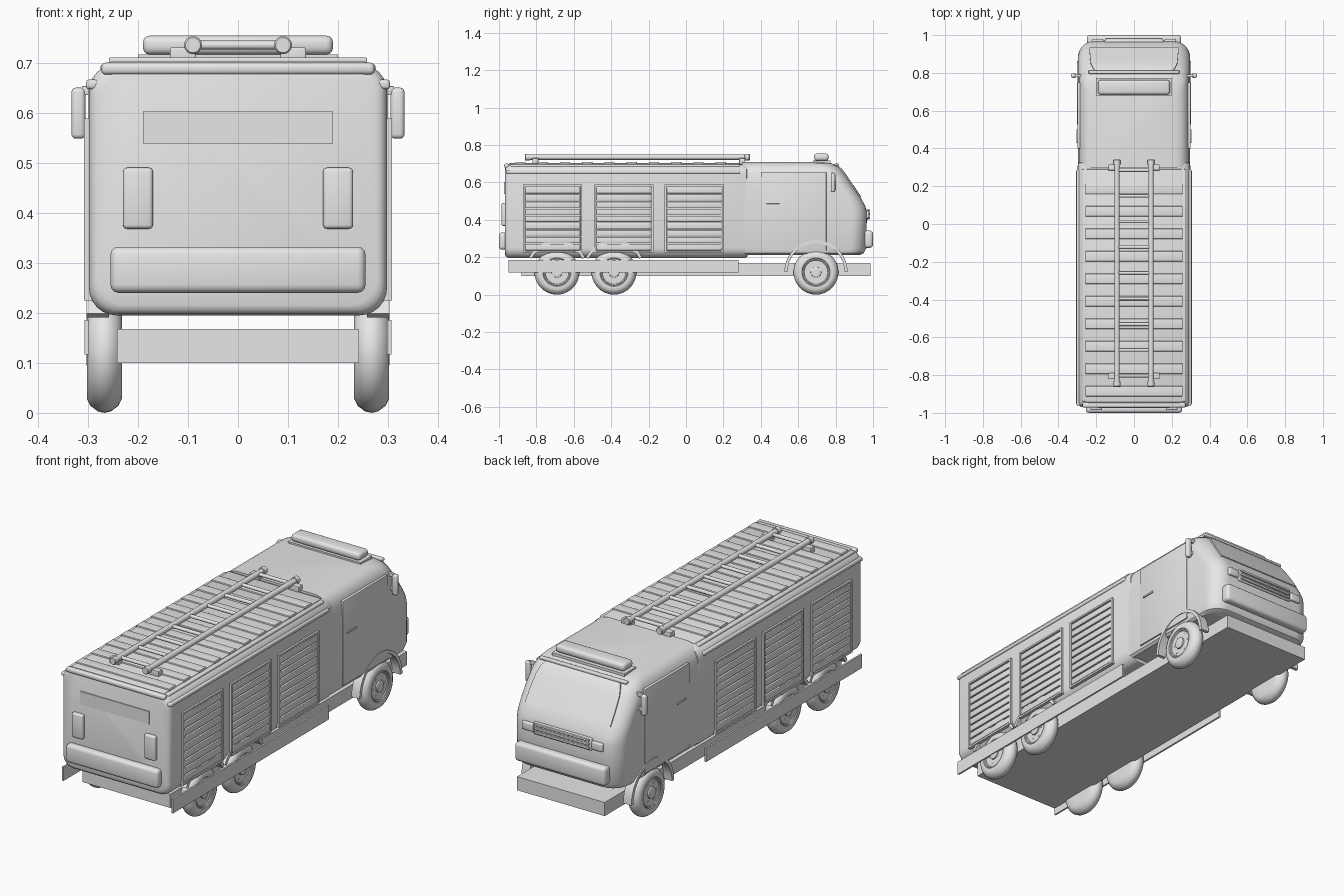
import bpy, bmesh
from math import sin, cos, pi

if "Cube" in bpy.data.objects:
    bpy.data.objects.remove(bpy.data.objects["Cube"])

GREY = bpy.data.materials.new("plain_grey")
GREY.use_nodes = True
GREY.diffuse_color = (0.8, 0.8, 0.8, 1)
GREY.node_tree.nodes["Principled BSDF"].inputs["Base Color"].default_value = (0.8, 0.8, 0.8, 1)
parts = []


def finish(name, bm):
    bmesh.ops.recalc_face_normals(bm, faces=bm.faces)
    mesh = bpy.data.meshes.new(name)
    bm.to_mesh(mesh)
    bm.free()
    mesh.materials.append(GREY)
    ob = bpy.data.objects.new(name, mesh)
    bpy.context.collection.objects.link(ob)
    parts.append(ob)
    return ob


def box(name, x, y, z, bevel=0.0, segments=3):
    """Box from (min, max) ranges, optionally with rounded edges."""
    bm = bmesh.new()
    bmesh.ops.create_cube(bm, size=1)
    for v in bm.verts:
        for i, (lo, hi) in enumerate((x, y, z)):
            v.co[i] = (lo + hi) / 2 + v.co[i] * (hi - lo)
    if bevel:
        bmesh.ops.bevel(bm, geom=bm.edges[:], offset=bevel, segments=segments,
                        profile=0.5, affect='EDGES')
    return finish(name, bm)


def side_box(name, s, x, y, z, bevel=0.0):
    """Box on the left (s=1) or right (s=-1)."""
    return box(name, sorted((s * x[0], s * x[1])), y, z, bevel)


def loft(name, rings):
    """Skin closed rings of equal length and cap both ends."""
    bm = bmesh.new()
    rows = [[bm.verts.new(p) for p in ring] for ring in rings]
    n = len(rows[0])
    for a, b in zip(rows, rows[1:]):
        for i in range(n):
            j = (i + 1) % n
            bm.faces.new((a[i], a[j], b[j], b[i]))
    bm.faces.new(rows[0])
    bm.faces.new(rows[-1])
    return finish(name, bm)


def lathe(name, x, y, z, profile, s=1, segs=40):
    """Turn (offset, radius) stations around an axis along x."""
    return loft(name, [[(x + s * d, y + r * cos(2 * pi * i / segs), z + r * sin(2 * pi * i / segs))
                        for i in range(segs)] for d, r in profile])


def rod_y(name, x, z, stations, segs=16):
    """Round rod along y from (y, radius) stations."""
    return loft(name, [[(x + r * cos(2 * pi * i / segs), y, z + r * sin(2 * pi * i / segs))
                        for i in range(segs)] for y, r in stations])


# Rear body: rounded section running along y
def body_ring(y, inset, r=0.055, steps=6):
    hw, lo, hi = 0.298 - inset, 0.195 + inset, 0.697 - inset
    corners = [(hw - r, hi - r, 0), (r - hw, hi - r, 1), (r - hw, lo + r, 2), (hw - r, lo + r, 3)]
    return [(cx + r * cos((q + k / steps) * pi / 2), y, cz + r * sin((q + k / steps) * pi / 2))
            for cx, cz, q in corners for k in range(steps + 1)]


loft("rear_body", [body_ring(y, i) for y, i in
     ((-0.968, 0.02), (-0.964, 0.01), (-0.955, 0.003), (-0.94, 0), (0.31, 0), (0.324, 0.004), (0.33, 0.014))])

# Cab: plan outlines stacked in height (z, half width, front y)
CAB = [(0.212, 0.278, 0.93), (0.222, 0.29, 0.95), (0.25, 0.297, 0.965), (0.44, 0.297, 0.967),
       (0.475, 0.297, 0.958), (0.52, 0.297, 0.933), (0.58, 0.296, 0.893), (0.64, 0.291, 0.852),
       (0.672, 0.28, 0.828), (0.692, 0.263, 0.805), (0.703, 0.242, 0.775), (0.708, 0.215, 0.74)]


def cab_ring(z, w, f, r=0.085, steps=8):
    arc = [(w - r + r * cos(k * pi / 2 / steps), f - r + r * sin(k * pi / 2 / steps), z)
           for k in range(steps + 1)]
    half = [(w, 0.3, z)] + arc
    return half + [(-x, y, h) for x, y, h in reversed(half)]


loft("cab", [cab_ring(*row) for row in CAB])

# Windscreen: thin plate following the cab slope
rings = []
for z, w, f in CAB[5:10]:
    w -= 0.062
    rings.append([(-w, f - 0.006, z), (w, f - 0.006, z), (w, f + 0.002, z + 0.002),
                  (0.19, f + 0.004, z + 0.002), (-0.19, f + 0.004, z + 0.002), (-w, f + 0.002, z + 0.002)])
loft("windscreen", rings)
box("windscreen_top_trim", (-0.24, 0.24), (0.795, 0.815), (0.688, 0.702), 0.004)

# Chassis, bumpers and front grille
box("chassis", (-0.242, 0.242), (-0.88, 0.987), (0.1, 0.168))
box("front_bumper", (-0.25, 0.25), (0.945, 1.0), (0.25, 0.342), 0.016)
box("rear_bumper", (-0.255, 0.255), (-1.0, -0.955), (0.24, 0.332), 0.016)
box("grille_panel", (-0.16, 0.16), (0.955, 0.975), (0.398, 0.458), 0.004)
for k in range(3):
    z = 0.405 + k * 0.02
    box("grille_bar", (-0.15, 0.15), (0.96, 0.984), (z, z + 0.011), 0.003)

# Rear panel and cross bar
box("rear_window", (-0.19, 0.19), (-0.973, -0.96), (0.538, 0.602))
box("rear_roof_bar", (-0.273, 0.273), (-0.972, -0.945), (0.676, 0.7), 0.009)

# Roof deck with ribs and light bar
box("roof_deck", (-0.255, 0.255), (-0.945, 0.29), (0.685, 0.703), 0.004)
for k in range(10):
    y = 0.186 - k * 0.119
    box("roof_rib", (-0.258, 0.258), (y - 0.027, y + 0.027), (0.696, 0.71), 0.003)
box("light_bar_base", (-0.2, 0.2), (0.68, 0.772), (0.7, 0.716))
box("light_bar", (-0.19, 0.19), (0.685, 0.762), (0.716, 0.754), 0.014)

# Ladder
for s in (-1, 1):
    rod_y("ladder_rail", s * 0.09, 0.735, [(-0.862, 0.015), (-0.858, 0.018), (-0.835, 0.018), (-0.834, 0.014),
                                           (0.314, 0.014), (0.315, 0.018), (0.338, 0.018), (0.342, 0.015)])
    for y in (-0.805, 0.3):
        side_box("ladder_bracket", s, (0.085, 0.136), (y - 0.016, y + 0.016), (0.7, 0.73), 0.003)
for k in range(9):
    lathe("ladder_rung", 0, 0.285 - k * 0.136, 0.735, [(-0.09, 0.009), (0.09, 0.009)], segs=12)


def fender(s, y, a0, a1, steps=18):
    rings = []
    for k in range(steps + 1):
        a = a0 + (a1 - a0) * k / steps
        rings.append([(s * x, y + r * cos(a), 0.122 + r * sin(a))
                      for x, r in ((0.258, 0.152), (0.303, 0.152), (0.303, 0.169), (0.258, 0.169))])
    loft("wheel_arch", rings)


TYRE = [(-0.035, 0.06), (-0.035, 0.092), (-0.028, 0.106), (-0.013, 0.117), (0, 0.12),
        (0.013, 0.117), (0.028, 0.106), (0.035, 0.092), (0.034, 0.076), (0.027, 0.072)]
RIM = [(0, 0.073), (0.031, 0.073), (0.033, 0.07), (0.031, 0.065), (0.021, 0.06), (0.023, 0.035)]
HUB = [(0.015, 0.03), (0.034, 0.028), (0.036, 0.024), (0.036, 0.012)]

for s in (-1, 1):
    # Wheels and arches
    for y in (-0.69, -0.385, 0.695):
        lathe("tyre", s * 0.267, y, 0.12, TYRE, s)
        lathe("wheel_rim", s * 0.267, y, 0.12, RIM, s, 32)
        lathe("wheel_hub", s * 0.267, y, 0.12, HUB, s, 20)
        for k in range(6):
            a = k * pi / 3
            lathe("wheel_bolt", s * 0.267, y + 0.046 * cos(a), 0.12 + 0.046 * sin(a),
                  [(0.015, 0.008), (0.028, 0.008)], s, 8)
        if y > 0:
            fender(s, y, 0, pi)
        else:
            fender(s, y, 0.15 * pi, 0.85 * pi)

    # Side skirts and roof gutters
    side_box("side_skirt", s, (0.298, 0.307), (-0.95, 0.28), (0.117, 0.186))
    side_box("roof_gutter", s, (0.27, 0.304), (-0.962, 0.29), (0.647, 0.666), 0.006)
    side_box("roof_edge_rail", s, (0.245, 0.275), (-0.94, 0.29), (0.676, 0.697), 0.006)

    # Roller shutters with frame and slats
    for y0 in (-0.872, -0.492, -0.115):
        y1 = y0 + 0.317
        for a, b in ((y0, y0 + 0.01), (y1 - 0.01, y1)):
            side_box("shutter_frame_post", s, (0.29, 0.308), (a, b), (0.225, 0.588))
        for a, b in ((0.225, 0.234), (0.579, 0.588)):
            side_box("shutter_frame_bar", s, (0.29, 0.308), (y0, y1), (a, b))
        for k in range(9):
            z = 0.237 + k * 0.038
            side_box("shutter_slat", s, (0.29, 0.307), (y0 + 0.012, y1 - 0.012), (z, z + 0.032), 0.003)

    # Cab door, handle and mirror
    side_box("cab_door", s, (0.285, 0.3), (0.4, 0.75), (0.235, 0.655), 0.002)
    side_box("door_handle", s, (0.295, 0.305), (0.43, 0.5), (0.485, 0.495), 0.002)
    side_box("mirror", s, (0.305, 0.333), (0.774, 0.798), (0.548, 0.65), 0.009)
    for z in (0.575, 0.643):
        side_box("mirror_arm", s, (0.275, 0.312), (0.778, 0.792), (z - 0.008, z + 0.01), 0.002)

    # Lamps
    side_box("tail_lamp", s, (0.17, 0.23), (-0.986, -0.96), (0.368, 0.49), 0.008)
    side_box("head_lamp", s, (0.162, 0.222), (0.94, 0.98), (0.408, 0.448), 0.006)

# Smooth shading with crisp edges
bpy.ops.object.select_all(action='DESELECT')
for ob in parts:
    ob.select_set(True)
bpy.context.view_layer.objects.active = parts[0]
bpy.ops.object.shade_smooth_by_angle(angle=0.6)
